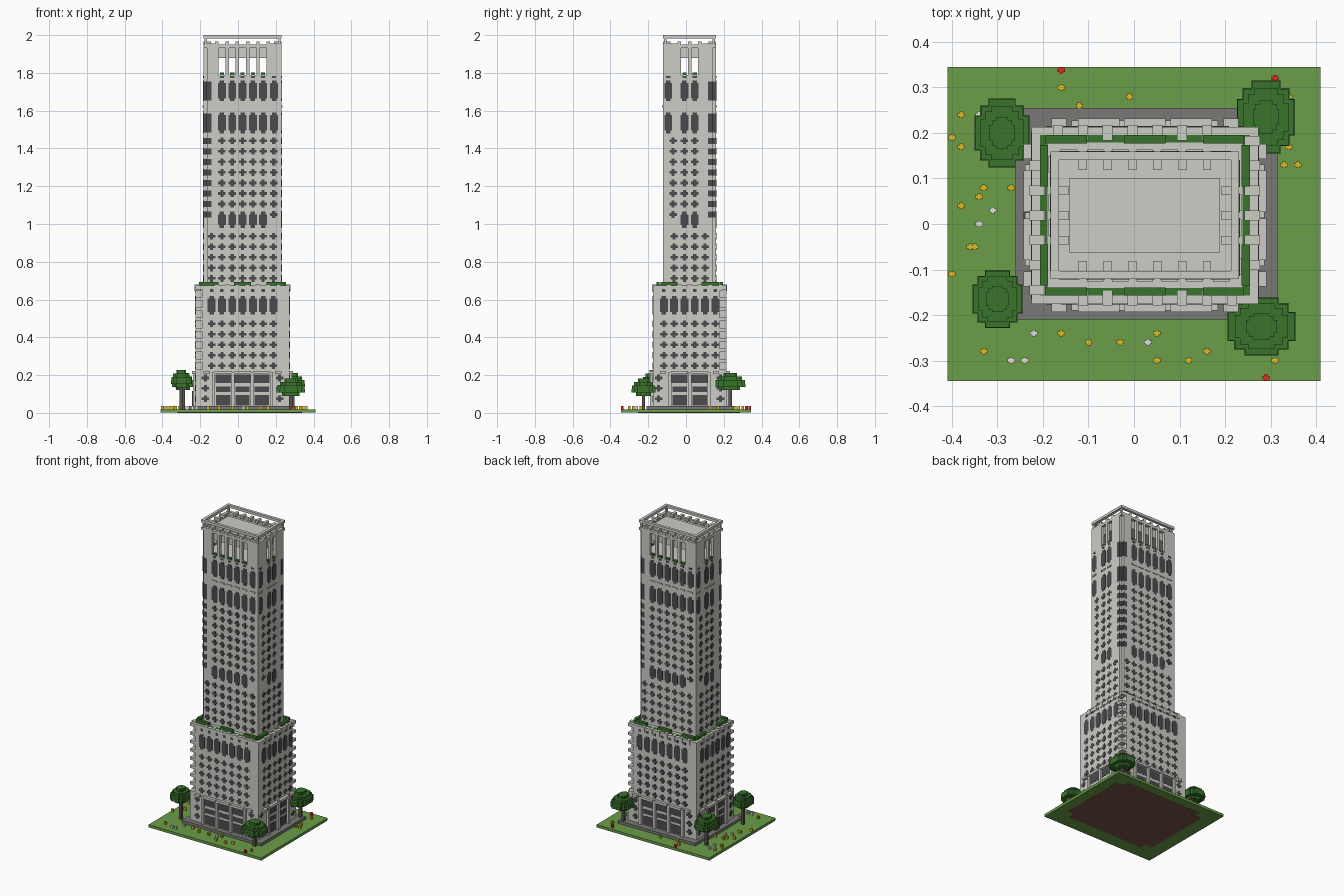
import bpy, bmesh, math
from mathutils import Matrix, Vector

cube = bpy.data.objects.get("Cube")
if cube:
    bpy.data.objects.remove(cube, do_unlink=True)

V = 2 / 110                      # one building block
CX, CY = 0.024, 0.019            # centre of the tower


def material(name, r, g, b):
    m = bpy.data.materials.new(name)
    m.use_nodes = True
    m.diffuse_color = (r, g, b, 1)
    m.node_tree.nodes["Principled BSDF"].inputs["Base Color"].default_value = (r, g, b, 1)
    return m


STONE = material("pale stone", 0.61, 0.61, 0.57)
GLASS = material("dark glass", 0.07, 0.07, 0.076)
PAVING = material("grey paving", 0.19, 0.19, 0.18)
GRASS = material("grass green", 0.145, 0.34, 0.065)
LEAF = material("leaf green", 0.042, 0.175, 0.027)
SOIL = material("brown soil", 0.19, 0.085, 0.06)
BARK = material("grey bark", 0.10, 0.085, 0.07)
YELLOW = material("yellow petals", 0.72, 0.50, 0.02)
RED = material("red petals", 0.75, 0.02, 0.02)
WHITE = material("white petals", 0.75, 0.75, 0.70)


def part(name, mat, boxes):
    """One object made of boxes, each given as (x0, x1, y0, y1, z0, z1)."""
    bm = bmesh.new()
    for x0, x1, y0, y1, z0, z1 in boxes:
        size = Matrix.Diagonal((abs(x1 - x0), abs(y1 - y0), abs(z1 - z0), 1))
        mid = Vector(((x0 + x1) / 2, (y0 + y1) / 2, (z0 + z1) / 2))
        bmesh.ops.create_cube(bm, size=1, matrix=Matrix.Translation(mid) @ size)
    mesh = bpy.data.meshes.new(name)
    bm.to_mesh(mesh)
    bm.free()
    mesh.materials.append(mat)
    ob = bpy.data.objects.new(name, mesh)
    bpy.context.collection.objects.link(ob)


def span(x0, x1, y0, y1, z0, z1):
    """Box in blocks measured from the tower centre."""
    return (CX + x0 * V, CX + x1 * V, CY + y0 * V, CY + y1 * V, z0, z1)


def block(hx, hy, z0, z1):
    return span(-hx, hx, -hy, hy, z0, z1)


def notched(hx, hy, n, z0, z1):
    """Block with two opposite corners cut out by n blocks."""
    return [span(-hx + n, hx - n, -hy, hy, z0, z1),
            span(-hx, -hx + n, -hy + n, hy, z0, z1),
            span(hx - n, hx, -hy, hy - n, z0, z1)]


def hoop(hx, hy, t, z0, z1):
    """Rectangular frame, t blocks wide."""
    return [span(-hx, hx, -hy, -hy + t, z0, z1), span(-hx, hx, hy - t, hy, z0, z1),
            span(-hx, -hx + t, -hy + t, hy - t, z0, z1),
            span(hx - t, hx, -hy + t, hy - t, z0, z1)]


def on_face(side, half, u, z, w, h, out, sink=0.002):
    """Box on one of the four walls; u and w run along the wall in blocks."""
    a = side * math.pi / 2
    c, s = round(math.cos(a)), round(math.sin(a))
    dist = half[1 - side % 2] * V
    xs, ys = [], []
    for uu, dd in (((u - w / 2) * V, dist - sink), ((u + w / 2) * V, dist + out)):
        xs.append(CX + c * uu + s * dd)
        ys.append(CY + s * uu - c * dd)
    return (min(xs), max(xs), min(ys), max(ys), z - h / 2, z + h / 2)


PLATE = 0.0015                   # how far painted glass stands proud


def window(side, half, u, z, w, h, neck, cap):
    """Window with stepped corners: wide middle, narrower top and bottom."""
    for zz, ww, hh in ((z, w, h - 2 * cap), (z + (h - cap) / 2, neck, cap),
                       (z - (h - cap) / 2, neck, cap)):
        yield on_face(side, half, u, zz, ww, hh, PLATE)


def cross(side, half, u, z):
    return window(side, half, u, z, 2.2, 0.036, 0.9, 0.011)


def arch(side, half, u, z0, z1):
    return window(side, half, u, (z0 + z1) / 2, 2.3, z1 - z0, 1.3, 0.014)


BASE, TOWER = (13.7, 10.7), (11.4, 7.7)

# Ground, soil and plaza
part("lawn", GRASS, [(-0.41, 0.41, -0.345, 0.345, 0.001, V)])
part("soil_underside", SOIL, [(-0.32, 0.34, -0.21, 0.24, 0, 0.005),
                              (-0.27, 0.29, -0.255, 0.285, 0, 0.005)])
part("plaza", PAVING, [(-0.26, 0.315, -0.21, 0.14, 0.01, 2 * V),
                       (-0.245, 0.315, 0.14, 0.255, 0.01, 2 * V)])

# Lower building, with balcony slabs filling the two notched corners
hx, hy = BASE
n = 2
part("base_body", STONE, [block(hx, hy, 0.03, 0.23)] + notched(hx, hy, n, 0.23, 0.655))
slabs = []
for s in (-1, 1):
    for i in range(7):
        z = 0.268 + i * 0.0545
        slabs.append(span(s * (hx - n), s * hx, s * (hy - n), s * hy, z, z + V))
part("corner_balconies", STONE, slabs)

# Parapet, merlons, hedge and street level of the lower building
part("terrace_parapet", STONE, [block(hx, hy, 0.654, 0.665)] + hoop(hx, hy, 1, 0.665, 0.674))
part("terrace_ledge", STONE, [block(11.8, 8.8, 0.66, 0.675)])
merlons, hedge, glass, awnings, pillars = [], [], [], [], []
for side in range(4):
    wide = side % 2 == 0
    cols = [3 * k for k in range(-3, 4)] if wide else [3 * k - 7.5 for k in range(6)]
    for u in cols:
        merlons.append(on_face(side, BASE, u + 1.5, 0.662, 1.2, 0.034, 0.004, 0.03))
        glass += arch(side, BASE, u, 0.52, 0.62)
        glass.append(on_face(side, BASE, u, 0.648, 1, 0.016, PLATE))
        for i in range(5):
            glass += cross(side, BASE, u, 0.25 + i * 0.0555)
    end = 10.8 if wide else 9
    for u in (-end, end):
        for z in (0.075, 0.13, 0.185):
            glass += cross(side, BASE, u, z)
    for u in ((-9.5, 0, 9.5) if wide else (-6, 6)):
        hedge.append(on_face(side, (12.7, 9.7), u, 0.679, 5, 0.03, 0, V))

    # Glazed bays with awnings between pilasters
    bays = (-5.6, 0, 5.6) if wide else (-2.9, 2.9)
    for u in bays:
        for z, w, h in ((0.068, 4.2, 0.056), (0.125, 4.2, 0.03), (0.18, 4.6, 0.046)):
            glass.append(on_face(side, BASE, u, z, w, h, PLATE))
        awnings.append(on_face(side, BASE, u, 0.215, 5, 0.016, V))
    edge = bays[-1] + 2.8
    for u in [b - 2.8 for b in bays] + [edge]:
        pillars.append(on_face(side, BASE, u, 0.125, 0.9, 0.185, 0.014))
    for u in (-edge - 2, edge + 2):
        awnings.append(on_face(side, BASE, u, 0.215, 1.8, 0.016, V))
part("terrace_merlons", STONE, merlons)
part("terrace_hedge", LEAF, hedge + hoop(12.7, 9.7, 0.9, 0.66, 0.674))
part("awnings", STONE, awnings)
part("street_pilasters", STONE, pillars)
part("base_windows", GLASS, glass)
part("entrance_door", GLASS, [on_face(3, BASE, 0, 0.075, 2, 0.08, 0.018)])

# Tower shaft, with two opposite corners notched by one block
hx, hy = TOWER
part("tower_body", STONE, notched(hx, hy, 1, 0.66, 1.79))
glass, sills = [], []
for side in range(4):
    wide = side % 2 == 0
    inner = [-6, -3, 0, 3, 6] if wide else [-1.5, 1.5]
    turn = -1 if wide else 1             # which end of this wall is notched
    reach = hx if wide else hy
    plain = -turn * (9.1 if wide else 4.8)
    far_arch = -turn * (9.2 if wide else 6.2)

    def corner_glass(z, h):
        """Strip of glass that runs round into the notch."""
        yield on_face(side, TOWER, turn * (reach - 1.65), z, 1.3, h, PLATE)
        yield on_face(side, (hx - 1, hy - 1), turn * (reach - 0.5), z, 1, h, PLATE)

    for u in inner + ([-9, 9] if wide else [-4.5, 4.5]):
        for i in range(5):
            glass += cross(side, TOWER, u, 0.712 + i * 0.0558)
    for u in inner:
        glass += arch(side, TOWER, u, 0.98, 1.065)
    for i in range(8):
        z = 1.05 + i * 0.0558
        for u in inner + [plain]:
            if i or u == plain:
                glass += cross(side, TOWER, u, z)
        glass += corner_glass(z, 0.032)
    for z0 in (1.48, 1.65):
        for u in inner + [far_arch]:
            glass += arch(side, TOWER, u, z0, z0 + 0.11)
        glass += corner_glass(z0 + 0.055, 0.1)
    for u in inner + [far_arch]:
        sills.append(on_face(side, TOWER, u, 1.622, 2, 0.009, 0.005))
        glass.append(on_face(side, TOWER, u, 1.778, 1.2, 0.012, PLATE))
part("tower_windows", GLASS, glass)
part("tower_sills", STONE, sills)

# Open crown: angled corner piers, columns, recessed roof and floating rim
piers, columns, planters = [], [], []
for sx in (-1, 1):
    for sy in (-1, 1):
        cut = 1 if sx == sy else 0
        piers += [span(sx * (hx - cut), sx * 7.5, sy * hy, sy * (hy - 1), 1.79, 1.955),
                  span(sx * hx, sx * (hx - 1), sy * (hy - 1), sy * 3, 1.79, 1.955),
                  span(sx * (hx - 0.3), sx * (hx - 1), sy * (hy - 0.3), sy * (hy - 1), 1.95, 1.985)]
for side in range(4):
    wide = side % 2 == 0
    for u in ([3 * k - 7.5 for k in range(6)] if wide else [-3, 0, 3]):
        columns.append(on_face(side, TOWER, u, 1.87, 1, 0.16, 0, V))
        columns.append(on_face(side, TOWER, u, 1.955, 1, 0.02, 0, 2.2 * V))
    for u in ([-6, -3, 0, 3, 6] if wide else [-1.5, 1.5]):
        planters.append(on_face(side, TOWER, u, 1.794, 1.2, 0.014, 0, V))
part("crown_piers", STONE, piers)
part("crown_columns", STONE, columns)
part("crown_planters", LEAF, planters)
part("crown_roof", STONE, [block(hx - 1, hy - 1, 1.88, 1.935),
                           block(hx - 2.3, hy - 3.2, 1.935, 1.95)] + hoop(hx, hy, 1, 1.933, 1.95))
part("crown_rim", STONE, hoop(hx, hy, 1, 1.983, 2.0))

# Trees: trunk and blocky layered crowns
trees = [(-0.29, 0.20, 0.21, 0.060, 0.076), (0.29, 0.235, 0.21, 0.064, 0.08),
         (-0.30, -0.165, 0.225, 0.055, 0.064), (0.28, -0.225, 0.18, 0.075, 0.064)]
for i, (x, y, top, rx, ry) in enumerate(trees, 1):
    part("tree_trunk_%d" % i, BARK, [(x - V / 2, x + V / 2, y - V / 2, y + V / 2, V, top - 0.03)])
    layers = []
    for k, s in enumerate((0.62, 1.0, 0.97, 0.78, 0.45)):
        z = top - 0.09 + k * V
        for fx, fy in ((s, 0.5 * s), (0.5 * s, s), (0.8 * s, 0.8 * s)):
            layers.append((x - rx * fx, x + rx * fx, y - ry * fy, y + ry * fy, z, z + V))
    part("tree_crown_%d" % i, LEAF, layers)

# Flowers in the lawn border
beds = {
    "yellow_flowers": (YELLOW, [
        (-.38, .24), (-.4, .19), (-.38, .17), (-.33, .08), (-.34, .06), (-.38, .04), (-.36, -.05),
        (-.35, -.05), (-.4, -.11), (-.27, .08), (-.16, .3), (-.12, .26), (-.01, .28), (.34, .28),
        (.34, .17), (.33, .13), (.36, .13), (-.33, -.28), (-.16, -.24), (-.1, -.26), (-.03, -.26),
        (.05, -.24), (.05, -.3), (.12, -.3), (.16, -.28), (.31, -.3)]),
    "white_flowers": (WHITE, [
        (-.34, .24), (-.34, .19), (-.34, 0), (-.31, .03), (-.27, -.3), (-.24, -.3), (-.22, -.24),
        (.03, -.26)]),
    "red_flowers": (RED, [(-.16, .338), (.31, .32), (.29, -.338)])}
for name, (mat, spots) in beds.items():
    boxes = []
    for x, y in spots:
        for rx, ry in ((0.008, 0.004), (0.004, 0.007)):
            boxes.append((x - rx, x + rx, y - ry, y + ry, V, 2 * V))
    part(name, mat, boxes)
